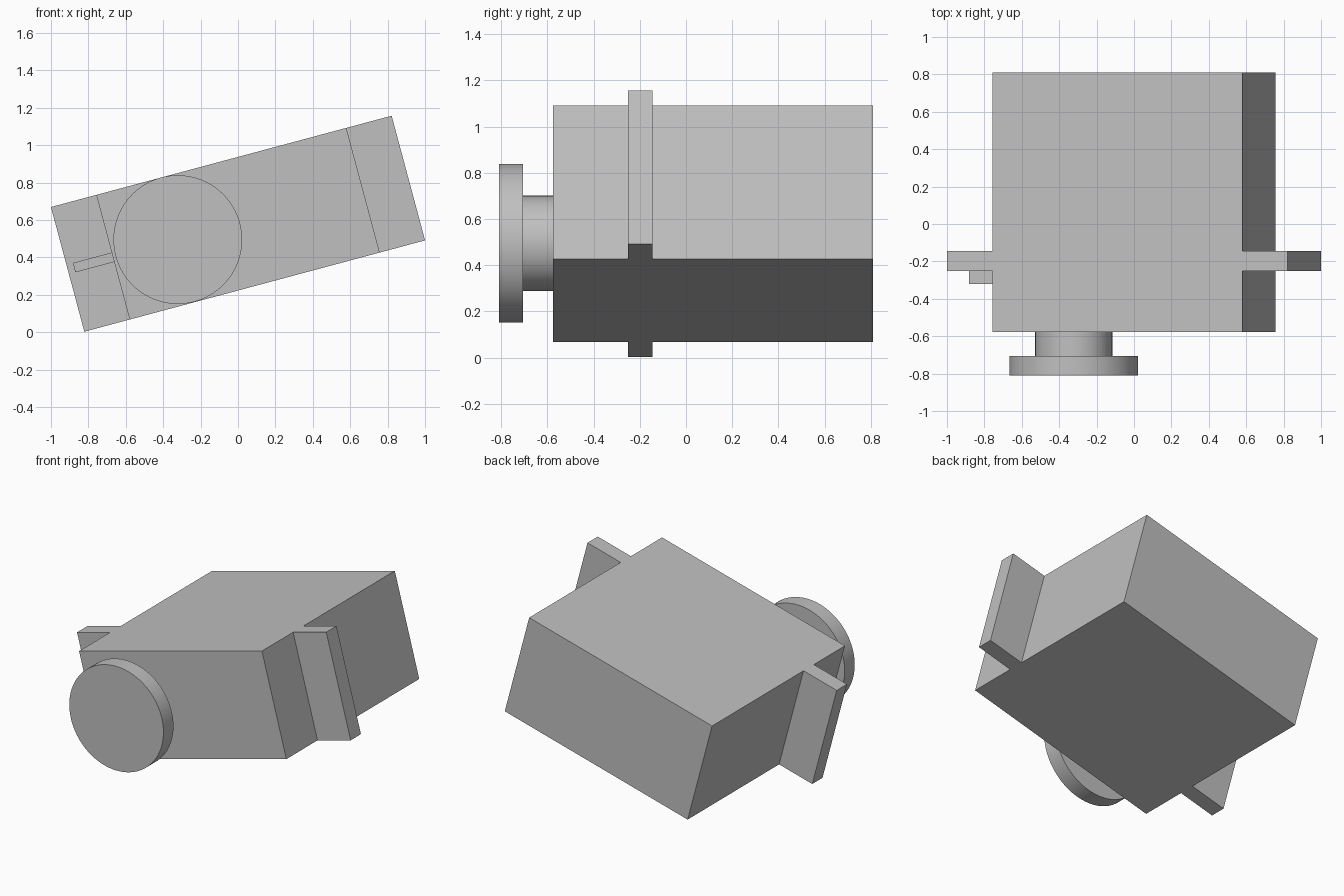
import bpy
import math
from mathutils import Matrix, Vector

cube = bpy.data.objects.get("Cube")
if cube:
    bpy.data.objects.remove(cube, do_unlink=True)

GREY = 0.527
grey = bpy.data.materials.new("light grey plastic")
grey.use_nodes = True
grey.diffuse_color = (GREY, GREY, GREY, 1)
grey.node_tree.nodes["Principled BSDF"].inputs["Base Color"].default_value = (GREY, GREY, GREY, 1)

# The whole housing leans about the y axis around this centre
CENTRE = Vector((0, 0, 0.58))
TILT = Matrix.Translation(CENTRE) @ Matrix.Rotation(math.radians(-15), 4, 'Y')

HALF_LEN, HALF_H = 0.692, 0.345
EAR_END = 0.943


def box(name, x, y, z):
    """Box from (min, max) ranges in the leaning frame."""
    bpy.ops.mesh.primitive_cube_add(size=1)
    ob = bpy.context.object
    ob.name = name
    lo, hi = Vector((x[0], y[0], z[0])), Vector((x[1], y[1], z[1]))
    size = hi - lo
    ob.data.transform(TILT @ Matrix.Translation((lo + hi) / 2) @ Matrix.Diagonal((*size, 1)))
    ob.data.materials.append(grey)
    return ob


def disc(name, radius, y0, y1):
    """Upright cylinder along y on the output axis."""
    bpy.ops.mesh.primitive_cylinder_add(vertices=96, radius=radius, depth=y1 - y0)
    ob = bpy.context.object
    ob.name = name
    ob.data.transform(Matrix.Translation((-0.322, (y0 + y1) / 2, 0.495))
                      @ Matrix.Rotation(math.pi / 2, 4, 'X'))
    ob.data.materials.append(grey)
    bpy.ops.object.shade_smooth_by_angle(angle=math.radians(30))
    return ob


# Main housing
box("housing", (-HALF_LEN, HALF_LEN), (-0.577, 0.81), (-HALF_H, HALF_H))

# Mounting ears on both ends
for name, side in (("left_ear", 1), ("right_ear", -1)):
    xs = sorted((side * HALF_LEN, side * EAR_END))
    box(name, xs, (-0.252, -0.145), (-HALF_H, HALF_H))

# Small stiffening rib in front of the right ear
box("right_ear_rib", (-0.907, -HALF_LEN), (-0.32, -0.252), (-0.026, 0.026))

# Output shaft and round horn
disc("output_shaft", 0.206, -0.705, -0.577)
disc("output_horn", 0.344, -0.81, -0.705)
